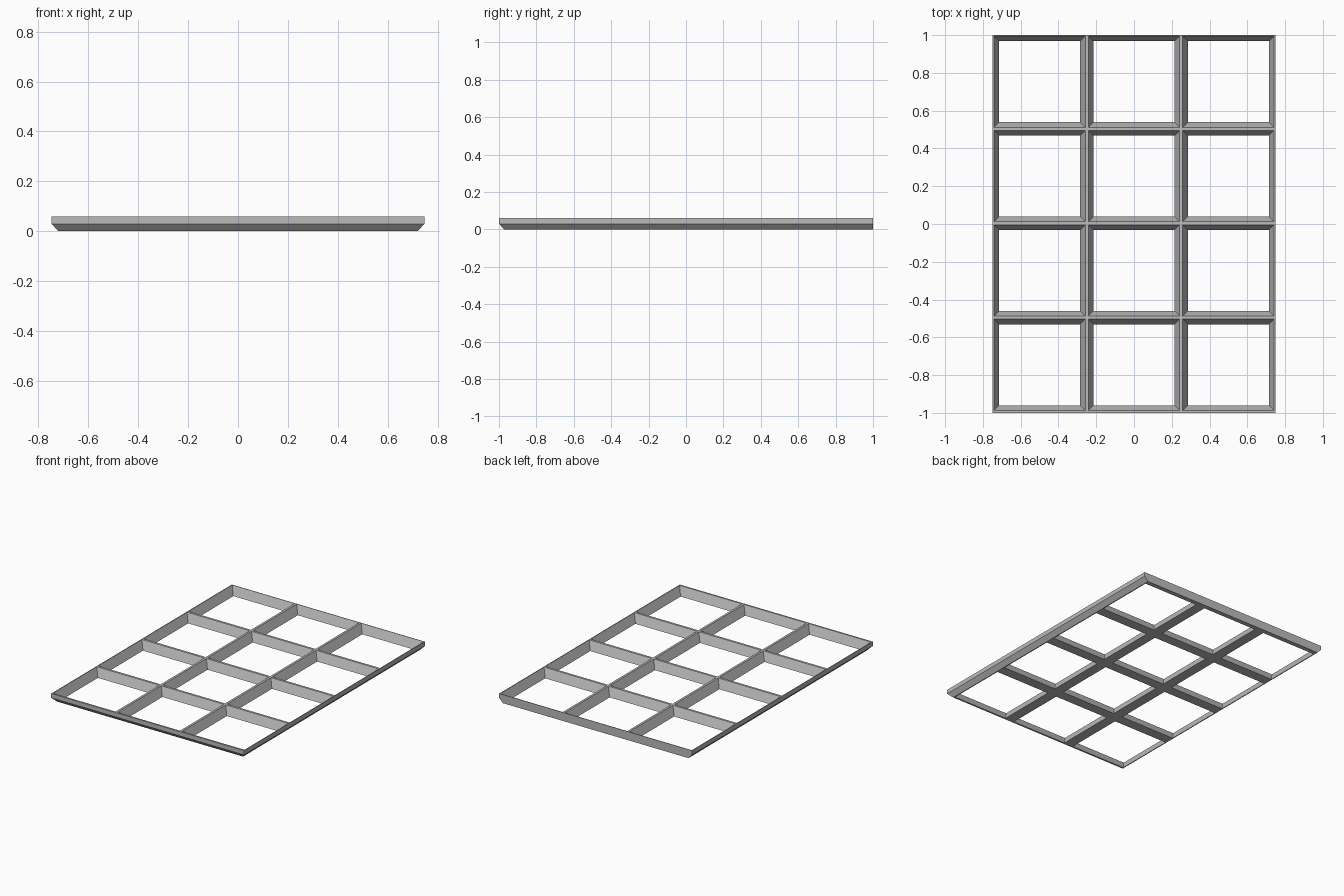
import bpy, bmesh

if "Cube" in bpy.data.objects:
    bpy.data.objects.remove(bpy.data.objects["Cube"], do_unlink=True)

HEIGHT = 0.06
HALF_X = 0.748
CHAMFER = 0.028
PITCH = 0.5

grey = bpy.data.materials.new("metal grey")
grey.use_nodes = True
grey.diffuse_color = (0.5, 0.5, 0.5, 1)
grey.node_tree.nodes["Principled BSDF"].inputs["Base Color"].default_value = (0.5, 0.5, 0.5, 1)


def loft(bm, rings):
    """Closed solid through rectangles given as (x0, x1, y0, y1, z), bottom first."""
    loops = [[bm.verts.new((x, y, z)) for x, y in ((x0, y0), (x1, y0), (x1, y1), (x0, y1))]
             for x0, x1, y0, y1, z in rings]
    for low, high in zip(loops, loops[1:]):
        for i in range(4):
            j = (i + 1) % 4
            bm.faces.new((low[i], low[j], high[j], high[i]))
    bm.faces.new(loops[0][::-1])
    bm.faces.new(loops[-1])


def make_object(name, bm):
    mesh = bpy.data.meshes.new(name)
    bm.to_mesh(mesh)
    bm.free()
    mesh.materials.append(grey)
    obj = bpy.data.objects.new(name, mesh)
    bpy.context.collection.objects.link(obj)
    return obj


# Slab: lower edge chamfered on the front and both sides, back left upright
bm = bmesh.new()
inner = HALF_X - CHAMFER
loft(bm, [(-inner, inner, -1 + CHAMFER, 1, 0),
          (-HALF_X, HALF_X, -1, 1, HEIGHT / 2),
          (-HALF_X, HALF_X, -1, 1, HEIGHT)])
grating = make_object("grating_frame", bm)

# Openings: tapered, narrower at the bottom
bm = bmesh.new()
for col in range(3):
    for row in range(4):
        cx, cy = (col - 1) * PITCH, (row - 1.5) * PITCH + 0.004
        rings = []
        for z in (-HEIGHT, 2 * HEIGHT):
            h = 0.214 + 0.028 * z / HEIGHT
            rings.append((cx - h, cx + h, cy - h, cy + h, z))
        # keep neighbouring cutters apart above the slab
        top = 0.214 + 0.028 * 1.1
        rings[1] = (cx - top, cx + top, cy - top, cy + top, HEIGHT * 1.1)
        loft(bm, rings)
cutter = make_object("opening_cutter", bm)
cutter.hide_render = True

# Cut the openings and remove the helper
cut = grating.modifiers.new("openings", "BOOLEAN")
cut.operation = "DIFFERENCE"
cut.solver = "EXACT"
cut.object = cutter
bpy.context.view_layer.update()
bpy.context.view_layer.objects.active = grating
bpy.ops.object.modifier_apply(modifier=cut.name)
bpy.data.objects.remove(cutter, do_unlink=True)
